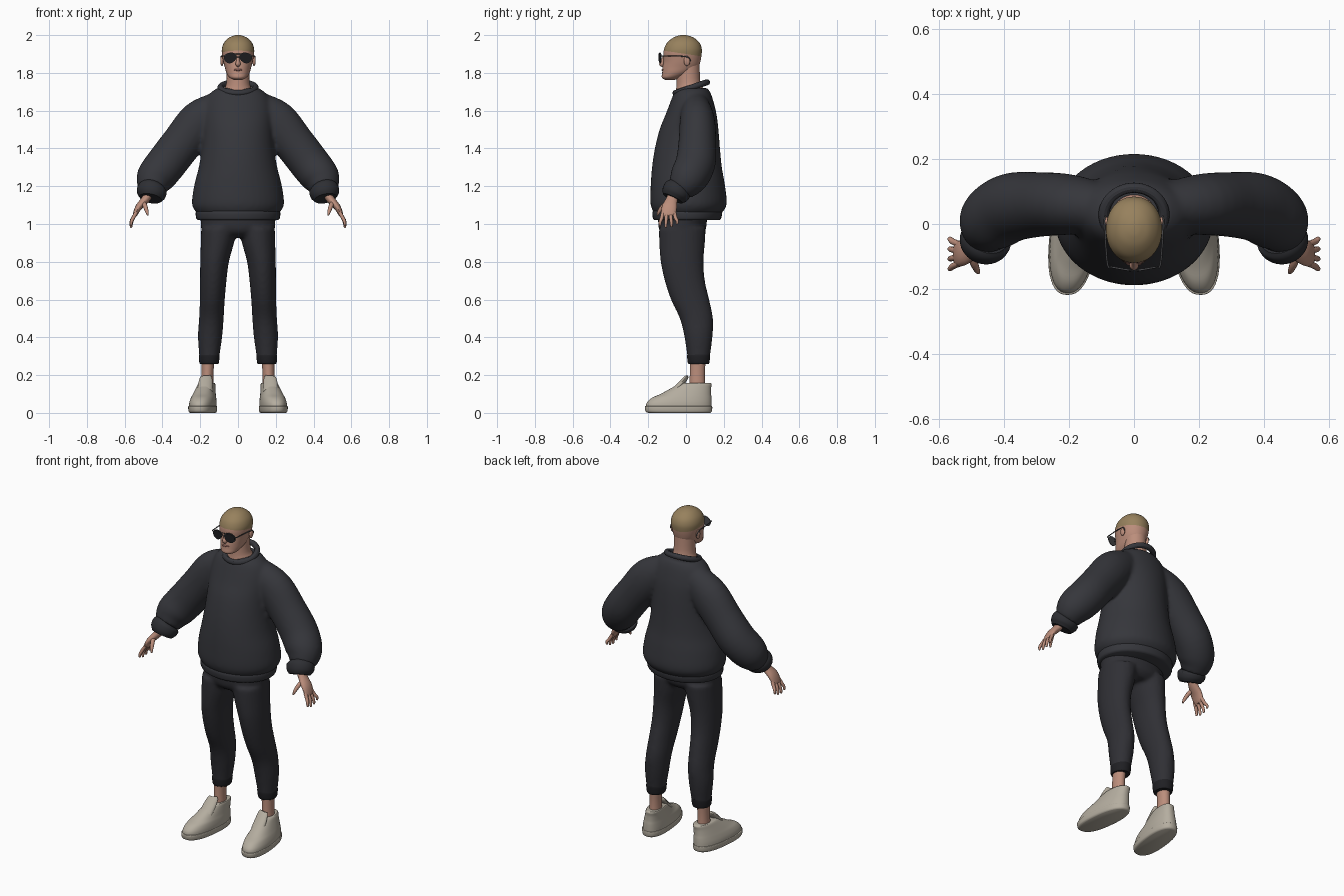
import bpy, bmesh, math
from mathutils import Vector

if "Cube" in bpy.data.objects:
    bpy.data.objects.remove(bpy.data.objects["Cube"], do_unlink=True)


def material(name, *rgb):
    m = bpy.data.materials.new(name)
    m.use_nodes = True
    m.diffuse_color = (*rgb, 1)
    m.node_tree.nodes["Principled BSDF"].inputs["Base Color"].default_value = (*rgb, 1)
    return m


KNIT = material("charcoal knit", .036, .037, .044)
RIB = material("dark rib", .027, .028, .033)
CLOTH = material("trouser black", .029, .029, .035)
HEM = material("trouser hem", .014, .014, .017)
SKIN = material("skin", .5, .27, .2)
LIPS = material("lips", .38, .17, .14)
HAIR = material("cropped hair", .31, .22, .11)
SHOE = material("shoe stone", .46, .42, .35)
LENS = material("dark lens", .012, .012, .014)
METAL = material("frame metal", .07, .07, .075)


def spline(rows, steps):
    """Catmull-Rom interpolation through rows of numbers."""
    rows = [Vector(r) for r in rows]
    out = []
    for i in range(len(rows) - 1):
        b, c = rows[i], rows[i + 1]
        a, d = rows[max(i - 1, 0)], rows[min(i + 2, len(rows) - 1)]
        for k in range(steps):
            t = k / steps
            out.append(b + (c - a) * t / 2 + (a * 2 - b * 5 + c * 4 - d) * t * t / 2
                       + (b * 3 - a - c * 3 + d) * t ** 3 / 2)
    return out + [rows[-1]]


def skin_rings(bm, rings):
    """Bridge rings of points and close both ends."""
    loops = [[bm.verts.new(p) for p in ring] for ring in rings]
    n = len(loops[0])
    for lo, hi in zip(loops, loops[1:]):
        for i in range(n):
            j = (i + 1) % n
            bm.faces.new((lo[i], lo[j], hi[j], hi[i]))
    bm.faces.new(loops[0][::-1])
    bm.faces.new(loops[-1])


def oval(c, u, v, n, power):
    pts = []
    for i in range(n):
        ca, sa = math.cos(math.tau * i / n), math.sin(math.tau * i / n)
        pts.append(c + u * math.copysign(abs(ca) ** (2 / power), ca)
                   + v * math.copysign(abs(sa) ** (2 / power), sa))
    return pts


def stack(bm, rows, n=40, steps=4, power=2, side=1):
    """Level rings: height, centre x, front y, back y, half width."""
    skin_rings(bm, [oval(Vector((side * x, (f + b) / 2, z)), Vector((w, 0, 0)),
                         Vector((0, (b - f) / 2, 0)), n, power)
                    for z, x, f, b, w in spline(rows, steps)])


def tube(bm, rows, n=16, steps=4, side=1, ref=(0, 1, 0)):
    """Rings square to a path: x, y, z, and two radii."""
    pts = spline(rows, steps)
    rings = []
    for i, p in enumerate(pts):
        t = Vector(pts[min(i + 1, len(pts) - 1)][:3]) - Vector(pts[max(i - 1, 0)][:3])
        u = Vector(ref).cross(t).normalized()
        v = t.cross(u).normalized()
        ring = oval(Vector(p[:3]), u * p[3], v * p[4], n, 2)
        rings.append([Vector((side * q.x, q.y, q.z)) for q in ring])
    skin_rings(bm, rings)


def finish(name, bm, mats, mirror=False, fuse=0):
    bmesh.ops.recalc_face_normals(bm, faces=bm.faces)
    me = bpy.data.meshes.new(name)
    bm.to_mesh(me)
    bm.free()
    ob = bpy.data.objects.new(name, me)
    bpy.context.collection.objects.link(ob)
    for m in mats:
        me.materials.append(m)
    bpy.ops.object.select_all(action='DESELECT')
    bpy.context.view_layer.objects.active = ob
    ob.select_set(True)
    bpy.ops.object.shade_smooth_by_angle(angle=math.radians(50))
    if mirror:
        ob.modifiers.new("Mirror", 'MIRROR').use_mirror_merge = False
    if fuse:
        r = ob.modifiers.new("Fuse", 'REMESH')
        r.mode, r.voxel_size, r.use_smooth_shade = 'VOXEL', .011, True
        s = ob.modifiers.new("Soften", 'SMOOTH')
        s.factor, s.iterations = .5, fuse
    return ob


def part(name, maker, rows, mat, mirror=False, **kw):
    bm = bmesh.new()
    maker(bm, rows, **kw)
    return finish(name, bm, [mat], mirror)


def ball(name, loc, size, mat, mirror=False):
    bm = bmesh.new()
    bmesh.ops.create_uvsphere(bm, u_segments=20, v_segments=12, radius=1)
    bmesh.ops.scale(bm, vec=size, verts=bm.verts)
    bmesh.ops.translate(bm, vec=loc, verts=bm.verts)
    return finish(name, bm, [mat], mirror)


# Sweater: torso and sleeves fused into one soft surface
bm = bmesh.new()
stack(bm, [(1.05, 0, -.165, .18, .21), (1.1, 0, -.187, .215, .243), (1.2, 0, -.187, .207, .233),
           (1.3, 0, -.18, .19, .208), (1.4, 0, -.165, .18, .192), (1.5, 0, -.14, .172, .185),
           (1.58, 0, -.108, .162, .185), (1.64, 0, -.085, .148, .175), (1.69, 0, -.065, .132, .15),
           (1.72, 0, -.045, .115, .11)])
sleeve = [(.1, .05, 1.62, .085, .075), (.2, .06, 1.545, .112, .093), (.295, .06, 1.43, .108, .1),
          (.38, .05, 1.32, .107, .106), (.44, .01, 1.24, .1, .1), (.455, -.035, 1.18, .07, .07)]
for s in (1, -1):
    tube(bm, sleeve, n=28, side=s)
finish("sweater", bm, [KNIT], fuse=6)
part("sweater_hem", stack, [(1.02, 0, -.168, .176, .212), (1.03, 0, -.175, .186, .221),
                            (1.06, 0, -.178, .192, .224), (1.08, 0, -.168, .185, .214)], KNIT)
part("sleeve_cuff", tube, [(.45, -.035, 1.195, .066, .066), (.455, -.045, 1.18, .079, .076),
                           (.459, -.06, 1.155, .076, .072), (.463, -.07, 1.135, .06, .057)],
     RIB, True, n=28)

# Collar ring, tilted down at the front
bpy.ops.mesh.primitive_torus_add(major_segments=48, minor_segments=12, major_radius=.088,
                                 minor_radius=.016, location=(0, .028, 1.722), rotation=(.33, 0, 0))
collar = bpy.context.object
collar.name = "collar"
collar.scale.x = 1.05
collar.data.materials.append(KNIT)
bpy.ops.object.shade_smooth_by_angle()

# Trousers: hips and both legs fused
bm = bmesh.new()
stack(bm, [(.93, 0, -.1, .07, .15), (.97, 0, -.143, .105, .192), (1.07, 0, -.147, .112, .2)])
leg = [(.265, .153, .012, .122, .049), (.4, .148, -.008, .14, .064), (.5, .141, -.033, .143, .065),
       (.6, .136, -.08, .123, .066), (.7, .131, -.113, .1, .07), (.8, .124, -.134, .093, .076),
       (.9, .109, -.142, .1, .088), (.98, .1, -.143, .105, .095)]
for s in (1, -1):
    stack(bm, leg, side=s, n=28)
finish("trousers", bm, [CLOTH], fuse=3)
part("trouser_hem", stack, [(.258, .153, .014, .12, .047), (.268, .153, .009, .124, .052),
                            (.3, .152, .006, .128, .055), (.312, .151, .009, .128, .052)], HEM, True)

# Ankles and shoes
part("ankle", stack, [(.09, .163, .015, .105, .035), (.2, .162, .02, .1, .031),
                      (.29, .158, .02, .105, .036)], SKIN, True)


def splayed(name, rows, mat, power):
    bm = bmesh.new()
    stack(bm, rows, n=48, power=power)
    for v in bm.verts:  # toes turn outward
        v.co.x -= v.co.y * .1
    return finish(name, bm, [mat], True)


splayed("shoe_sole", [(0, .183, -.2, .128, .064), (.008, .183, -.214, .137, .071),
                      (.032, .183, -.218, .139, .073), (.036, .183, -.212, .135, .068)], SHOE, 2.4)
splayed("shoe_upper", [(.03, .183, -.213, .136, .07), (.055, .182, -.207, .136, .069),
                       (.08, .18, -.18, .135, .064), (.1, .178, -.135, .133, .058),
                       (.13, .174, -.08, .133, .05), (.15, .171, -.045, .136, .045),
                       (.157, .17, -.03, .132, .041)], SHOE, 2.3)
part("shoe_tongue", tube, [(.175, -.06, .115, .04, .02), (.172, -.025, .155, .038, .016),
                           (.168, .002, .188, .031, .011), (.168, .006, .194, .02, .005)], SHOE, True)

# Neck and head, with the hairline cut as a tilted plane
part("neck", stack, [(1.67, 0, -.06, .1, .09), (1.71, 0, -.053, .095, .075),
                     (1.75, 0, -.05, .076, .061), (1.85, 0, -.05, .072, .06)], SKIN)
bm = bmesh.new()
stack(bm, [(1.763, 0, -.11, -.06, .022), (1.775, 0, -.128, -.03, .045), (1.8, 0, -.126, .025, .061),
           (1.83, 0, -.124, .064, .07), (1.86, 0, -.119, .076, .078), (1.9, 0, -.12, .083, .085),
           (1.93, 0, -.115, .083, .085), (1.96, 0, -.1, .071, .074), (1.985, 0, -.07, .043, .05),
           (1.997, 0, -.04, .013, .023), (2, 0, -.02, -.005, .007)], n=48, power=2.1)
hairline, up = Vector((0, 0, 1.9)), Vector((0, .15, 1))
bmesh.ops.bisect_plane(bm, geom=bm.verts[:] + bm.edges[:] + bm.faces[:],
                       plane_co=hairline, plane_no=up)
for f in bm.faces:
    f.material_index = int((f.calc_center_median() - hairline).dot(up) > 0)
finish("head", bm, [SKIN, HAIR])
ball("ear", (.085, .005, 1.863), (.009, .017, .026), SKIN, True)
part("nose", tube, [(0, -.112, 1.89, .007, .008), (0, -.123, 1.865, .009, .01),
                    (0, -.128, 1.848, .014, .014), (0, -.12, 1.837, .009, .008)], SKIN)
ball("lips", (0, -.121, 1.816), (.024, .008, .006), LIPS)


# Sunglasses: drop-shaped plates, bridge bars and temples
def plate(name, grow, y, depth, mat):
    rings = []
    for back in (0, depth):
        ring = []
        for i in range(28):
            a = math.tau * i / 28
            dx, dz = math.cos(a) * .031 * grow, math.sin(a) * .026 * grow
            x = .041 + dx * (1 + dz * 6)
            ring.append((x, y + back + x * .18, 1.879 + dz - dx * .1))
        rings.append(ring)
    bm = bmesh.new()
    skin_rings(bm, rings)
    finish(name, bm, [mat], True)


plate("lens", 1, -.148, .004, LENS)
plate("lens_rim", 1.09, -.146, .004, METAL)
for z in (1.884, 1.9):
    part("glasses_bridge", tube, [(-.025, -.138, z, .002, .002), (0, -.143, z, .002, .002),
                                  (.025, -.138, z, .002, .002)], METAL, n=8)
part("glasses_temple", tube, [(.07, -.132, 1.89, .003, .003), (.082, -.122, 1.89, .003, .003),
                              (.09, 0, 1.886, .003, .003), (.088, .024, 1.862, .003, .003)],
     METAL, True, n=8, ref=(1, 0, 0))

# Hands: palm, four fingers fanned by index, thumb
bm = bmesh.new()
tube(bm, [(.465, -.06, 1.17, .025, .03), (.49, -.075, 1.13, .022, .031),
          (.525, -.088, 1.09, .018, .04), (.545, -.093, 1.05, .012, .037),
          (.548, -.093, 1.042, .006, .03)])
for i in range(4):
    base, tip = -.122 + i * .02, -.137 + i * .03
    drop = (.01, 0, .004, .018)[i]
    tube(bm, [(.538, base, 1.062, .01, .01), (.556, (base + tip) / 2, 1.03, .0095, .0095),
              (.565, tip, 1 + drop, .008, .008), (.566, tip, .984 + drop, .006, .006),
              (.566, tip, .98 + drop, .002, .002)], n=12)
tube(bm, [(.505, -.085, 1.12, .012, .012), (.492, -.12, 1.095, .012, .012),
          (.482, -.143, 1.065, .009, .009), (.477, -.15, 1.046, .004, .004)], n=12)
finish("hand", bm, [SKIN], True)
